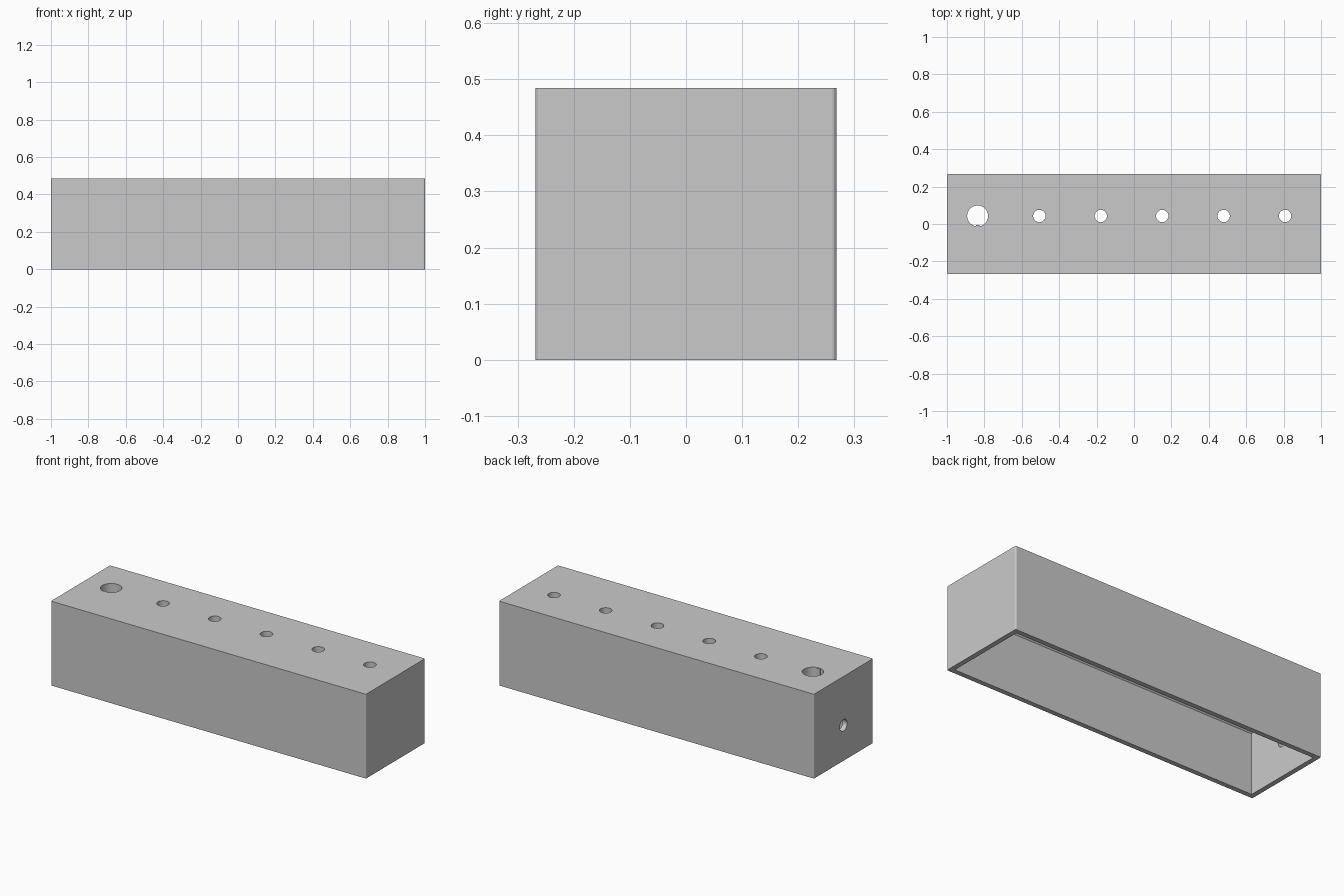
import bpy, bmesh, math
from mathutils import Matrix, Vector

LENGTH, WIDTH, HEIGHT, WALL = 2.0, 0.536, 0.484, 0.028
CEILING, COVE = 0.4, 0.05
ROW_Y = 0.043
JACK_X, JACK_R, HOLE_R = -0.836, 0.056, 0.033

if "Cube" in bpy.data.objects:
    bpy.data.objects.remove(bpy.data.objects["Cube"], do_unlink=True)

grey = bpy.data.materials.new("plain_grey")
grey.use_nodes = True
grey.diffuse_color = (0.59, 0.59, 0.59, 1)
grey.node_tree.nodes["Principled BSDF"].inputs["Base Color"].default_value = grey.diffuse_color


def finish(name, bm):
    mesh = bpy.data.meshes.new(name)
    bm.to_mesh(mesh)
    bm.free()
    mesh.materials.append(grey)
    obj = bpy.data.objects.new(name, mesh)
    bpy.context.collection.objects.link(obj)
    return obj


def box(name, size, centre, bevel=0, segments=1, pick=None):
    bm = bmesh.new()
    bmesh.ops.create_cube(bm, size=1)
    bmesh.ops.scale(bm, vec=size, verts=bm.verts)
    if bevel:
        edges = [e for e in bm.edges if pick(e.verts[0].co, e.verts[1].co)]
        bmesh.ops.bevel(bm, geom=edges, offset=bevel, segments=segments,
                        profile=0.5, affect='EDGES')
    bmesh.ops.translate(bm, vec=centre, verts=bm.verts)
    return finish(name, bm)


def drill(name, radius, centre, axis='Z'):
    bm = bmesh.new()
    turn = Matrix.Rotation(math.pi / 2, 4, 'Y') if axis == 'X' else Matrix()
    bmesh.ops.create_cone(bm, cap_ends=True, segments=40, radius1=radius,
                          radius2=radius, depth=0.4,
                          matrix=Matrix.Translation(Vector(centre)) @ turn)
    return finish(name, bm)


def cut(target, cutter):
    mod = target.modifiers.new("cut", 'BOOLEAN')
    mod.operation = 'DIFFERENCE'
    mod.solver = 'EXACT'
    mod.object = cutter
    bpy.context.view_layer.objects.active = target
    bpy.ops.object.modifier_apply(modifier=mod.name)
    bpy.data.objects.remove(cutter, do_unlink=True)


# Outer case with slightly rounded upright corners
case = box("case", (LENGTH, WIDTH, HEIGHT), (0, 0, HEIGHT / 2), 0.008, 3,
           lambda a, b: abs(a.z - b.z) > 0.1)

# Hollow, open underneath, with a thick top and sloped long ceiling edges
cut(case, box("cavity", (LENGTH - 2 * WALL, WIDTH - 2 * WALL, 2 * CEILING), (0, 0, 0),
              COVE, 1, lambda a, b: a.z > 0 and b.z > 0 and abs(a.x - b.x) > 0.1))

# Row of small round holes and one large hole through the top
for i in range(5):
    cut(case, drill("small_hole", HOLE_R, (-0.506 + i * 0.3285, ROW_Y, HEIGHT)))
cut(case, drill("large_hole", JACK_R, (JACK_X, ROW_Y, HEIGHT)))

# Cable hole in the right end
cut(case, drill("end_hole", HOLE_R, (-LENGTH / 2, 0, 0.204), axis='X'))

# Small locating key down the side of the large hole
key_height = HEIGHT - CEILING - 0.002
box("locating_key", (0.02, 0.012, key_height),
    (JACK_X, ROW_Y - JACK_R + 0.001, (HEIGHT + CEILING) / 2))

# Smooth the round hole walls, keep everything else flat
bpy.ops.object.select_all(action='DESELECT')
case.select_set(True)
bpy.context.view_layer.objects.active = case
bpy.ops.object.shade_smooth_by_angle(angle=math.radians(12))
